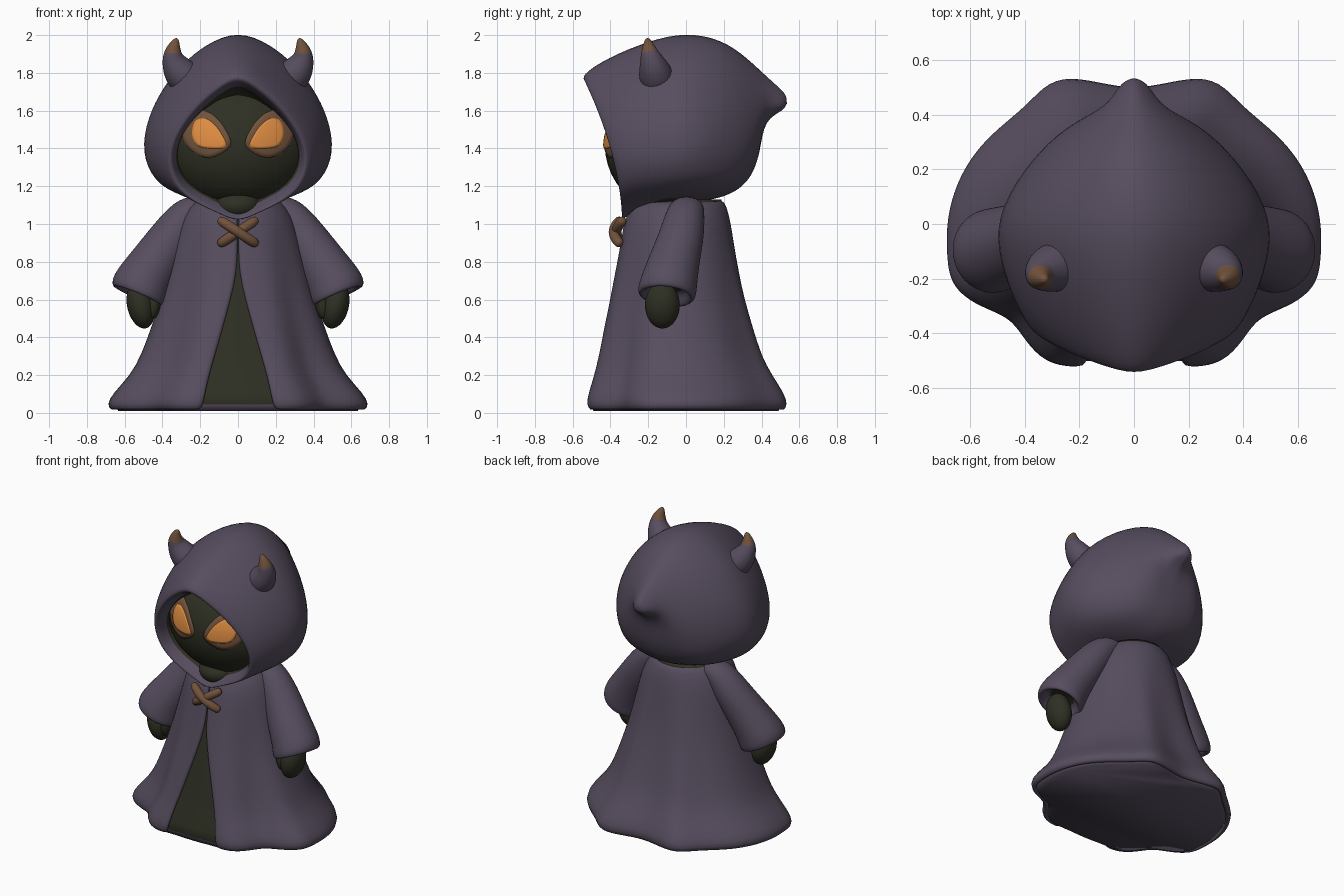
import bpy, bmesh, math
from mathutils import Vector

if "Cube" in bpy.data.objects:
    bpy.data.objects.remove(bpy.data.objects["Cube"])

def mat(name, rgb):
    m = bpy.data.materials.new(name)
    m.diffuse_color = (*rgb, 1)
    m.use_nodes = True
    m.node_tree.nodes["Principled BSDF"].inputs["Base Color"].default_value = m.diffuse_color
    return m

PURPLE = mat("dusky purple cloth", (0.094, 0.074, 0.113))
DARK = mat("dark olive skin", (0.028, 0.029, 0.017))
ORANGE = mat("glowing orange", (0.75, 0.27, 0.055))
BROWN = mat("leather brown", (0.165, 0.085, 0.045))

def finish(name, verts, faces, mats, rule=None, subsurf=0, solid=0):
    me = bpy.data.meshes.new(name)
    me.from_pydata([tuple(v) for v in verts], [], faces)
    bm = bmesh.new()
    bm.from_mesh(me)
    bmesh.ops.recalc_face_normals(bm, faces=bm.faces)
    bm.to_mesh(me)
    bm.free()
    for m in mats:
        me.materials.append(m)
    for p in me.polygons:
        p.use_smooth = True
        if rule:
            p.material_index = rule(p)
    ob = bpy.data.objects.new(name, me)
    bpy.context.collection.objects.link(ob)
    if solid:
        s = ob.modifiers.new("thickness", 'SOLIDIFY')
        s.thickness = solid
        s.offset = -1
    if subsurf:
        s = ob.modifiers.new("smooth", 'SUBSURF')
        s.levels = s.render_levels = subsurf
    return ob

def loft(rings, closed=True, caps=(True, True)):
    n = len(rings[0])
    verts = [v for r in rings for v in r]
    faces = []
    for i in range(len(rings) - 1):
        for j in range(n if closed else n - 1):
            k = (j + 1) % n
            faces.append((i*n + j, i*n + k, (i+1)*n + k, (i+1)*n + j))
    if caps[0]:
        faces.append(tuple(range(n)))
    if caps[1]:
        faces.append(tuple(range(len(verts) - n, len(verts))))
    return verts, faces

def tube(path, axis=None, n=12):
    """Rings of given radius along (x, y, z, r) points."""
    pts = [Vector(p[:3]) for p in path]
    rings = []
    for i, p in enumerate(pts):
        t = Vector(axis) if axis else pts[min(i+1, len(pts)-1)] - pts[max(i-1, 0)]
        t.normalize()
        u = t.cross(Vector((0, 1, 0))).normalized()
        v = t.cross(u)
        rings.append([p + path[i][3] * (u*math.cos(a) + v*math.sin(a))
                      for a in (2*math.pi*k/n for k in range(n))])
    return loft(rings)

def lerp_table(tab, x):
    for a, b in zip(tab, tab[1:]):
        if x <= b[0]:
            return a[1] + (b[1] - a[1]) * max(0, x - a[0]) / (b[0] - a[0])
    return tab[-1][1]

def ellipsoid(name, loc, rad, m, rot=(0, 0, 0)):
    bpy.ops.mesh.primitive_uv_sphere_add(segments=32, ring_count=20, location=loc, rotation=rot)
    ob = bpy.context.object
    ob.name = name
    ob.scale = rad
    ob.data.materials.append(m)
    bpy.ops.object.shade_smooth()
    return ob

# Robe: (z, half width, front y, back y), with folds that deepen to the hem
LEVELS = [(.01, .67, -.515, .525), (.045, .695, -.535, .545), (.1, .665, -.525, .53), (.2, .57, -.495, .465),
          (.3, .515, -.47, .41), (.45, .46, -.44, .365), (.6, .41, -.405, .32), (.75, .37, -.375, .285),
          (.9, .335, -.345, .255), (1.05, .29, -.325, .23), (1.13, .22, -.25, .20)]
GAP = [(0, .19), (.2, .15), (.4, .095), (.6, .04), (.76, .002), (2, .002)]

def fold(th):
    d = math.degrees(min(th, 2*math.pi - th))   # 0 front, 180 back
    g = lambda c, w: math.exp(-((d - c) / w) ** 2)
    return .06*g(24, 9) - .09*g(47, 11) + .03*g(70, 10) - .01*g(136, 12) + .07*g(157, 9) - .07*g(180, 12)

def robe_point(lv, th, scale=1):
    z, hx, yf, yb = lv
    k = scale * (1 + fold(th) * max(0, 1 - z) ** .9)
    c, cy = -math.cos(th), -.05
    hy = (yb - cy) if c > 0 else (cy - yf)
    return Vector((hx*k*math.sin(th), cy + hy*k*c, z))

rings = []
for lv in LEVELS:
    t0 = math.asin(lerp_table(GAP, lv[0]) / lv[1])
    rings.append([robe_point(lv, t0 + (2*math.pi - 2*t0) * j/71) for j in range(72)])
v, f = loft(rings, closed=False, caps=(False, False))
finish("robe", v, f, [PURPLE], subsurf=1, solid=.03)

# Dark gown inside the robe, purple underneath
rings = [[robe_point(lv, 2*math.pi*j/72, .945) for j in range(72)] for lv in LEVELS]
v, f = loft(rings)
finish("inner_gown", v, f, [DARK, PURPLE], lambda p: int(p.center.z < .03))

# Hood: rings from the inside of the face opening back to the pointed tip
FRONT = [(0, 0), (.06, .25), (.14, .6), (.24, .88), (.39, 1), (.53, .97), (.66, .82), (.79, .60), (.91, .30), (1, 0)]
BACK = [(0, 0), (.02, .32), (.055, .62), (.13, .87), (.3, 1), (.5, .94), (.67, .78), (.8, .60), (.92, .34), (1, 0)]
# top y, top z, bottom y, bottom z, half width, front-to-back profile blend
HOOD = [(-.25, 1.72, -.20, 1.11, .31, 0), (-.45, 1.75, -.29, 1.06, .335, 0), (-.545, 1.77, -.335, 1.02, .35, 0),
        (-.57, 1.81, -.345, 1.0, .375, .1), (-.43, 1.90, -.29, 1.05, .435, .5), (-.2, 1.995, -.12, 1.10, .51, 1),
        (0, 2.04, .03, 1.11, .52, 1), (.19, 2.0, .20, 1.13, .42, 1), (.32, 1.90, .335, 1.21, .29, 1),
        (.43, 1.79, .395, 1.37, .17, .8), (.50, 1.725, .41, 1.555, .10, .5), (.54, 1.675, .535, 1.605, .04, .3)]
rings = []
for ty, tz, by, bz, hw, b in HOOD:
    half = []
    for p, q in zip(FRONT, BACK):
        s, w = p[0] + (q[0]-p[0])*b, p[1] + (q[1]-p[1])*b
        half.append(Vector((hw*w, by + (ty-by)*s**1.8, bz + (tz-bz)*s)))
    rings.append(half + [Vector((-a.x, a.y, a.z)) for a in half[-2:0:-1]])
v, f = loft(rings)
nr = len(rings[0])
hood = finish("hood", v, f, [PURPLE, DARK], subsurf=2)
for i, p in enumerate(hood.data.polygons):
    p.material_index = int(i < nr or len(p.vertices) > 4 and p.center.y < 0)

# Face, and the dark neck below it
FC, FR = Vector((0, -.10, 1.42)), Vector((.41, .33, .35))
ellipsoid("face", FC, FR, DARK)
ellipsoid("neck", (0, -.2, 1.10), (.13, .135, .09), DARK)

# Eyes: thin plates wrapped on the face
EYE = [(.062, 1.41), (.092, 1.485), (.14, 1.54), (.185, 1.56), (.23, 1.54), (.243, 1.47), (.213, 1.415), (.14, 1.40)]
RIM = [(.04, 1.415), (.072, 1.51), (.135, 1.58), (.22, 1.612), (.285, 1.59), (.30, 1.49), (.255, 1.395), (.15, 1.35)]

def wrapped_plate(name, outline, sx, lift, m):
    n, sub, k = len(outline), 4, 6
    P = [Vector(o) for o in outline]
    edge = []
    for i in range(n):                           # Catmull-Rom outline
        a, b, c, d = (P[(i+o) % n] for o in (-1, 0, 1, 2))
        for t in (s/sub for s in range(sub)):
            edge.append(.5*(2*b + (c-a)*t + (2*a-5*b+4*c-d)*t*t + (3*b-a-3*c+d)*t**3))
    mid = sum(P, Vector((0, 0))) / n
    rings = []
    for drop, s in [(lift - .009, 1)] + [(lift, 1 - r/k) for r in range(k)] + [(lift, .02)]:
        ring = []
        for e in edge:
            q = mid + (e - mid)*s
            h = 1 - (q.x/FR.x)**2 - ((q.y-FC.z)/FR.z)**2
            ring.append(Vector((sx*q.x, FC.y - FR.y*math.sqrt(max(h, 0)) - drop, q.y)))
        rings.append(ring)
    v, f = loft(rings, caps=(False, True))
    ob = finish(name, v, f, [m])
    # make sure the plate faces forward
    if sum(p.normal.y * p.area for p in ob.data.polygons) > 0:
        ob.data.flip_normals()

for side, sx in (("left", -1), ("right", 1)):
    wrapped_plate(side + "_eye_rim", RIM, sx, .006, BROWN)
    wrapped_plate(side + "_eye", EYE, sx, .012, ORANGE)

    # Horn with a brown tip
    horn = [(.22, -.13, 1.72, .085), (.28, -.155, 1.77, .10), (.325, -.17, 1.825, .085), (.346, -.185, 1.88, .06),
            (.345, -.195, 1.91, .048), (.336, -.2, 1.95, .030), (.322, -.205, 1.985, .010)]
    v, f = tube([(sx*x, y, z, r) for x, y, z, r in horn])
    finish(side + "_horn", v, f, [PURPLE, BROWN], lambda p: int(p.center.z > 1.91), subsurf=2)

    # Wide sleeve with a hollow dark cuff
    sleeve = [(.17, .02, 1.13, .07), (.25, .0, 1.08, .10), (.34, -.02, .95, .12), (.425, -.06, .82, .135),
              (.505, -.09, .70, .152), (.522, -.10, .645, .158), (.53, -.105, .610, .148), (.525, -.10, .625, .115),
              (.51, -.095, .68, .10)]
    v, f = tube([(sx*x, y, z, r) for x, y, z, r in sleeve], axis=(sx*.42, -.12, -1), n=20)
    finish(side + "_sleeve", v, f, [PURPLE, DARK],
           lambda p: int(len(p.vertices) > 4 and p.center.z < .9), subsurf=2)

    # Mitten hand
    ellipsoid(side + "_hand", (sx*.515, -.125, .57), (.072, .092, .125), DARK, (0, sx*.22, 0))
    ellipsoid(side + "_thumb", (sx*.446, -.15, .575), (.036, .045, .08), DARK, (0, sx*-.12, 0))

    # Crossed toggle rod, bowed forward
    y0 = -.365 if sx > 0 else -.35
    rod = [(-.102, .02, .012), (-.095, .015, .028), (-.05, -.01, .028), (0, -.022, .028),
           (.05, -.01, .028), (.095, .015, .028), (.102, .02, .012)]
    v, f = tube([(x, y0 + dy, .958 - sx*x*.66, r) for x, dy, r in rod])
    finish(side + "_toggle_rod", v, f, [BROWN], subsurf=1)
